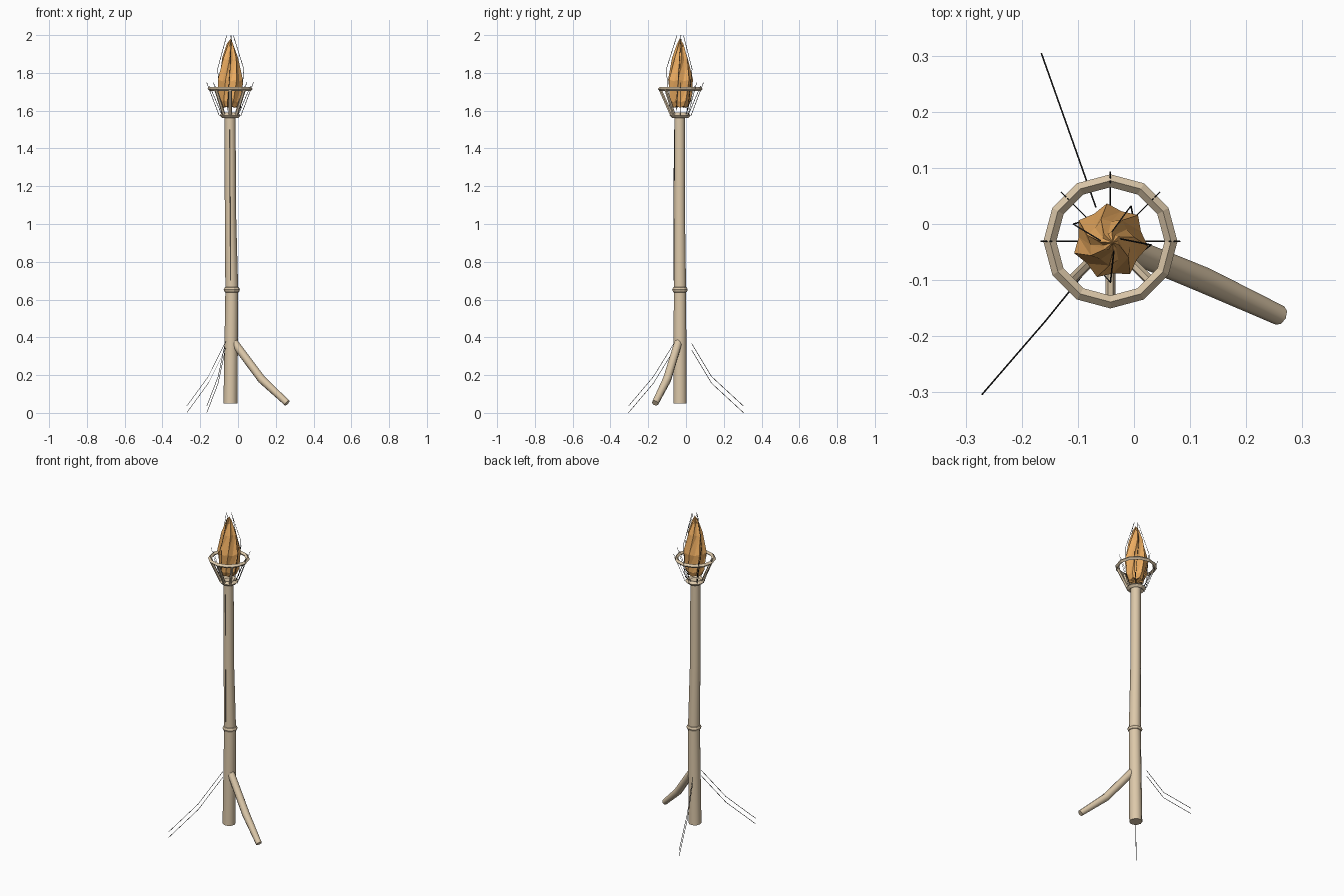
import bpy, bmesh, math
from mathutils import Vector

if "Cube" in bpy.data.objects:
    bpy.data.objects.remove(bpy.data.objects["Cube"])

CX, CY = -0.042, -0.031


def material(name, rgb):
    m = bpy.data.materials.new(name)
    m.diffuse_color = (*rgb, 1)
    m.use_nodes = True
    m.node_tree.nodes["Principled BSDF"].inputs["Base Color"].default_value = m.diffuse_color
    return m


WOOD = material("wood", (0.72, 0.58, 0.40))
FLAME = material("flame", (0.85, 0.42, 0.12))
DARK = material("dark", (0.03, 0.03, 0.03))


def finish(bm, name, mat, smooth=False):
    bmesh.ops.recalc_face_normals(bm, faces=bm.faces)
    me = bpy.data.meshes.new(name)
    bm.to_mesh(me)
    bm.free()
    me.materials.append(mat)
    ob = bpy.data.objects.new(name, me)
    bpy.context.collection.objects.link(ob)
    if smooth:
        bpy.ops.object.select_all(action='DESELECT')
        ob.select_set(True)
        bpy.context.view_layer.objects.active = ob
        bpy.ops.object.shade_smooth_by_angle(angle=math.radians(50))
    return ob


def skin(bm, rings, closed=False):
    n = len(rings[0])
    pairs = list(zip(rings, rings[1:])) + ([(rings[-1], rings[0])] if closed else [])
    for a, b in pairs:
        for i in range(n):
            j = (i + 1) % n
            bm.faces.new((a[i], a[j], b[j], b[i]))
    if not closed:
        bm.faces.new(rings[0][::-1])
        bm.faces.new(rings[-1])


def tube(name, pts, radii, sides, mat, smooth=False):
    pts = [Vector(p) for p in pts]
    bm = bmesh.new()
    rings = []
    for k, p in enumerate(pts):
        d = (pts[min(k + 1, len(pts) - 1)] - pts[max(k - 1, 0)]).normalized()
        u = d.cross(Vector((0, 1, 0) if abs(d.z) > 0.9 else (0, 0, 1))).normalized()
        v = d.cross(u)
        ang = [math.tau * i / sides for i in range(sides)]
        rings.append([bm.verts.new(p + (u * math.cos(a) + v * math.sin(a)) * radii[k]) for a in ang])
    skin(bm, rings)
    return finish(bm, name, mat, smooth)


def hoop(name, z, major, minor, segs, sides, mat, centre=(CX, CY)):
    bm = bmesh.new()
    rings = []
    for i in range(segs):
        a = math.tau * i / segs
        ring = []
        for j in range(sides):
            b = math.tau * j / sides
            r = major + minor * math.cos(b)
            ring.append(bm.verts.new((centre[0] + r * math.cos(a), centre[1] + r * math.sin(a),
                                      z + minor * math.sin(b))))
        rings.append(ring)
    skin(bm, rings, closed=True)
    return finish(bm, name, mat)


def polar(deg, r, z):
    a = math.radians(deg)
    return (CX + r * math.cos(a), CY + r * math.sin(a), z)


def wire(name, pts, r=0.0014):
    tube(name, pts, [r] * len(pts), 4, DARK)


# slightly bent pole
tube("pole", [(-0.04, -0.032, 0.05), (-0.033, -0.032, 0.65), (-0.04, -0.034, 1.05), (-0.042, -0.034, 1.58)],
     [0.037, 0.034, 0.030, 0.029], 10, WOOD, True)

# knot around the pole
hoop("pole_knot", 0.652, 0.026, 0.017, 10, 8, WOOD, (-0.033, -0.032))
hoop("collar", 1.575, 0.042, 0.014, 12, 4, WOOD)

# solid leg
tube("leg", [(-0.022, -0.04, 0.375), (0.125, -0.10, 0.178), (0.26, -0.163, 0.052)],
     [0.022, 0.023, 0.018], 8, WOOD, True)

# paired thin leg wires
for n, path in (("front", [(-0.065, -0.058, 0.36), (-0.157, -0.172, 0.175), (-0.271, -0.304, 0.019)]),
                ("back", [(-0.068, 0.03, 0.35), (-0.105, 0.135, 0.175), (-0.165, 0.304, 0.019)])):
    for s in (-1, 1):
        wire(f"leg_wire_{n}", [(x, y, z + s * 0.0175) for x, y, z in path])

# thin line down the front of the pole
wire("pole_line", [(-0.040, -0.064, 0.70), (-0.042, -0.064, 1.05), (-0.044, -0.063, 1.50)])

# basket rim
hoop("basket_rim", 1.715, 0.108, 0.0115, 12, 4, WOOD)

# solid basket struts
for deg in (-45, -90, -135):
    tube("basket_strut", [polar(deg, 0.045, 1.575), polar(deg, 0.107, 1.715)], [0.009, 0.009], 6, WOOD)

# paired wire struts that poke past the rim
for deg in (0, 45, 90, 135, 180):
    for off, top in ((-0.008, 1.73), (0.008, 1.75)):
        wire("strut_wire", [polar(deg, 0.05 + off, 1.575), polar(deg, 0.116 + off, top)])

# twisted faceted flame
bm = bmesh.new()
N = 7
levels = [(1.615, 0.046, 0), (1.645, 0.060, 5), (1.755, 0.068, 18), (1.87, 0.043, 36), (1.945, 0.017, 55)]
rings = []
for z, r, twist in levels:
    rings.append([bm.verts.new(polar(360 * i / (2 * N) + twist, r * (1 if i % 2 else 0.84),
                                     z + (0.010 if i % 2 else 0))) for i in range(2 * N)])
for a, b in zip(rings, rings[1:]):
    for i in range(2 * N):
        j = (i + 1) % (2 * N)
        bm.faces.new((a[i], a[j], b[j]))
        bm.faces.new((a[i], b[j], b[i]))
tip = bm.verts.new((-0.038, -0.033, 1.982))
base = bm.verts.new((CX, CY, 1.625))
for i in range(2 * N):
    j = (i + 1) % (2 * N)
    bm.faces.new((rings[-1][i], rings[-1][j], tip))
    bm.faces.new((rings[0][j], rings[0][i], base))
finish(bm, "flame", FLAME)

# wires curling over the flame
for deg in (-90, -5, 60, 155):
    wire("flame_wire", [polar(deg - 15, 0.058, 1.60), polar(deg, 0.073, 1.82), polar(deg + 20, 0.018, 1.998)])
